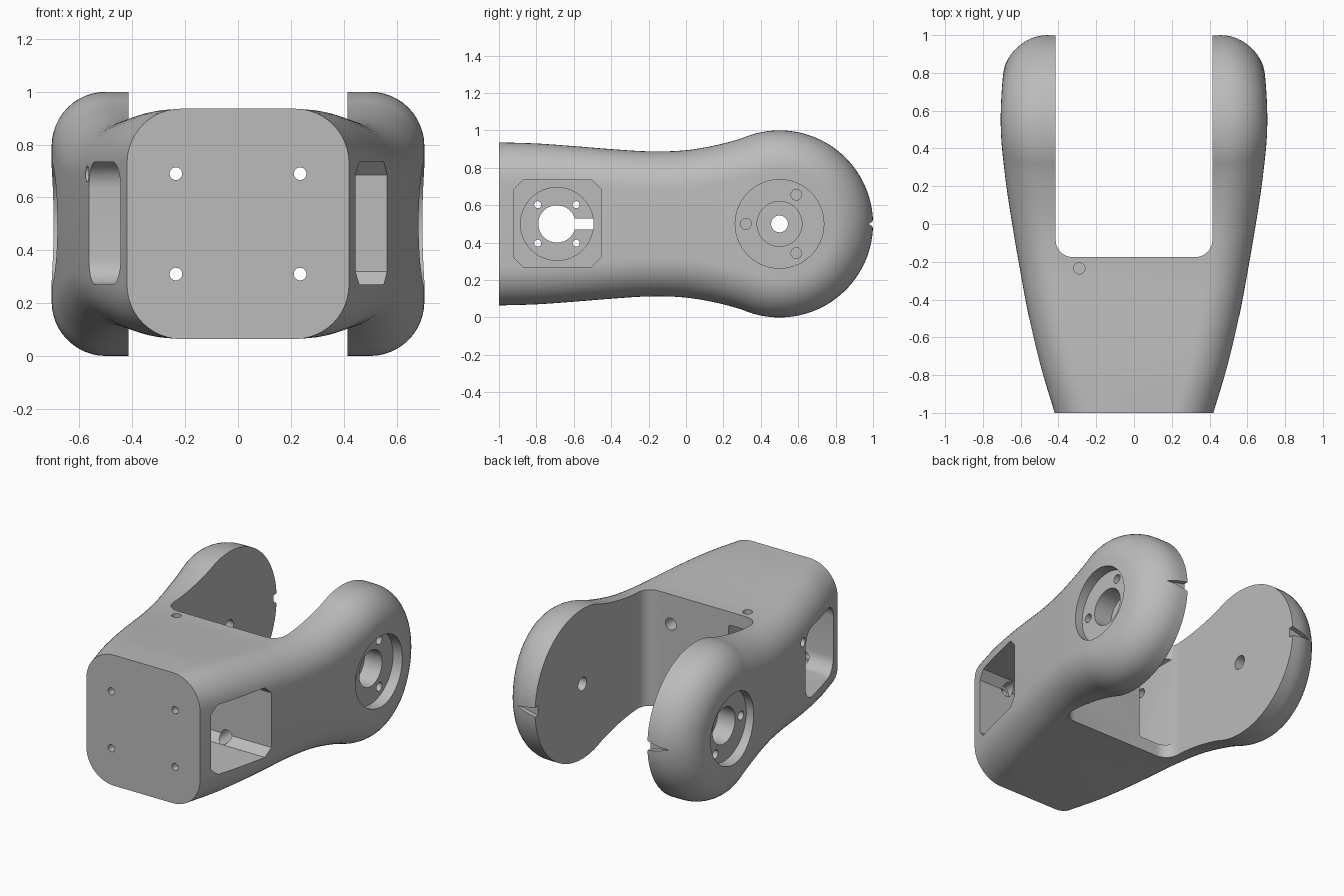
import bpy
import bmesh
from math import sin, cos, pi, sqrt
from mathutils import Vector

if "Cube" in bpy.data.objects:
    bpy.data.objects.remove(bpy.data.objects["Cube"], do_unlink=True)

grey = bpy.data.materials.new("plain_grey")
grey.use_nodes = True
grey.diffuse_color = (0.5, 0.5, 0.5, 1)
grey.node_tree.nodes["Principled BSDF"].inputs["Base Color"].default_value = (0.5, 0.5, 0.5, 1)

MID = 0.5        # height of the symmetry plane
FILLET = 0.205   # radius of the rounded outer edges


def make_object(name, bm):
    bmesh.ops.recalc_face_normals(bm, faces=bm.faces)
    mesh = bpy.data.meshes.new(name)
    bm.to_mesh(mesh)
    bm.free()
    mesh.materials.append(grey)
    obj = bpy.data.objects.new(name, mesh)
    bpy.context.collection.objects.link(obj)
    return obj


def spline(knots, start, step, t):
    """Smooth curve through evenly spaced knots."""
    u = (t - start) / step
    i = max(0, min(int(u), len(knots) - 2))
    f = u - i
    b, c = knots[i], knots[i + 1]
    a = knots[i - 1] if i > 0 else 2 * b - c
    d = knots[i + 2] if i + 2 < len(knots) else 2 * c - b
    return b + 0.5 * f * (c - a + f * (2 * a - 5 * b + 4 * c - d + f * (3 * (b - c) + d - a)))


def half_width(y):
    return spline([0.42, 0.495, 0.555, 0.602, 0.645, 0.682, 0.705, 0.697, 0.665], -1, 0.25, y)


def half_height(y):
    return spline([0.436, 0.43, 0.416, 0.4, 0.388, 0.394, 0.43, 0.49], -1, 0.2, y)


# Side outline: waisted neck running into a round lobe, mirrored top to bottom
upper = [Vector((y, half_height(y))) for y in (-1 + 1.3 * k / 40 for k in range(41))]
start = pi - 1.17
for k in range(36):
    a = start * (1 - (k + 0.5) / 36)
    upper.append(Vector((0.5 + 0.5 * cos(a), 0.5 * sin(a))))
outline = upper + [Vector((p.x, -p.y)) for p in reversed(upper)]
count = len(outline)

normals = []
for i in range(count):
    if i in (0, count - 1):
        normals.append(Vector((0, 1 if i == 0 else -1)))
    else:
        t = outline[i + 1] - outline[i - 1]
        normals.append(Vector((-t.y, t.x)).normalized())

# Body: outline swept across the width with rounded edges on both sides
bm = bmesh.new()
steps = 12
angles = [pi / 2 * k / steps for k in range(steps, -1, -1)]
rows = []
for side, sequence in ((1, angles), (-1, angles[::-1])):
    for a in sequence:
        row = []
        for p, n in zip(outline, normals):
            q = p - n * FILLET * (1 - cos(a))
            x = half_width(q.x) - FILLET * (1 - sin(a))
            row.append(bm.verts.new((side * x, q.x, MID + q.y)))
        rows.append(row)
for r, s in zip(rows, rows[1:]):
    for i in range(count - 1):
        bm.faces.new((r[i], r[i + 1], s[i + 1], s[i]))
for row in (rows[0], rows[-1]):
    for i in range(count // 2 - 1):
        bm.faces.new((row[i], row[i + 1], row[-2 - i], row[-1 - i]))
bm.faces.new([r[0] for r in rows] + [r[-1] for r in reversed(rows)])
for v in bm.verts:
    v.co.y = max(-1, min(1, v.co.y))
# Tidy the normals with a consistent outward winding
body = make_object("fork_bracket", bm)


def prism(name, points, axis, lo, hi):
    """Extrude a flat outline along one axis."""
    def place(p, d):
        return {"x": (d, p[0], p[1]), "y": (p[0], d, p[1]), "z": (p[0], p[1], d)}[axis]
    b = bmesh.new()
    low = [b.verts.new(place(p, lo)) for p in points]
    high = [b.verts.new(place(p, hi)) for p in points]
    b.faces.new(low)
    b.faces.new(high)
    for i in range(len(points)):
        j = (i + 1) % len(points)
        b.faces.new((low[i], low[j], high[j], high[i]))
    return make_object(name, b)


def circle(u, v, r, n=32):
    return [(u + r * cos(2 * pi * k / n), v + r * sin(2 * pi * k / n)) for k in range(n)]


def rounded(u0, u1, v0, v1, r, n=8):
    """Rectangle with rounded corners, or chamfered ones when n is 1."""
    pts = []
    corners = ((u1 - r, v1 - r), (u0 + r, v1 - r), (u0 + r, v0 + r), (u1 - r, v0 + r))
    for q, (u, v) in enumerate(corners):
        for k in range(n + 1):
            a = pi / 2 * (q + k / n)
            pts.append((u + r * cos(a), v + r * sin(a)))
    return pts


def cut(name, points, axis, lo, hi):
    cutter = prism(name, points, axis, lo, hi)
    cutter.hide_render = True
    mod = body.modifiers.new(name, "BOOLEAN")
    mod.operation = "DIFFERENCE"
    mod.solver = "EXACT"
    mod.object = cutter
    bpy.context.view_layer.objects.active = body
    bpy.ops.object.modifier_apply(modifier=mod.name)
    bpy.data.objects.remove(cutter, do_unlink=True)


# Gap between the two arms
cut("arm_gap", rounded(-0.415, 0.415, -0.175, 1.5, 0.09), "z", -0.5, 1.5)

# Motor pockets either side of a central plate
cut("chamfered_pocket", rounded(-0.92, -0.455, 0.27, 0.735, 0.05, 1), "x", 0.09, 1)
cut("rounded_pocket", rounded(-0.92, -0.455, 0.27, 0.735, 0.1), "x", -1, -0.04)
cut("plate_recess", circle(-0.69, MID, 0.195, 48), "x", 0.03, 0.3)
cut("plate_hole", circle(-0.69, MID, 0.1), "x", -0.2, 0.2)
cut("wire_slot", rounded(-0.65, -0.495, 0.47, 0.53, 0.004, 1), "x", -0.2, 0.2)
for dy in (-0.103, 0.103):
    for dz in (-0.103, 0.103):
        cut("plate_screw_hole", circle(-0.69 + dy, MID + dz, 0.019, 16), "x", -0.2, 0.2)

# Cable cavity from the rounded pocket to the gap, with its access holes
cut("cable_cavity", rounded(-0.41, -0.19, 0.2, 0.8, 0.02, 2), "y", -0.47, -0.1)
cut("top_hole", circle(-0.29, -0.235, 0.03), "z", 0.7, 1.2)
cut("side_hole", circle(-0.42, 0.69, 0.03), "x", -1, -0.35)

# Front mounting holes with wider tool access behind
for x in (-0.235, 0.235):
    for z in (0.31, 0.69):
        cut("mount_hole", circle(x, z, 0.024, 24), "y", -1.1, -0.9)
        cut("tool_hole", circle(x, z, 0.04, 24), "y", -0.95, -0.1)

# Pivot recess, screw holes and pointer notch on each arm
for s in (-1, 1):
    def span(a, b):
        return (min(s * a, s * b), max(s * a, s * b))
    cut("pivot_recess", circle(MID, MID, 0.237, 64), "x", *span(0.63, 1))
    cut("pivot_counterbore", circle(MID, MID, 0.12, 48), "x", *span(0.5, 1))
    cut("pivot_hole", circle(MID, MID, 0.045), "x", *span(0.3, 1))
    for k in range(3):
        a = pi / 3 + k * 2 * pi / 3
        cut("pivot_screw_hole", circle(MID + 0.18 * cos(a), MID + 0.18 * sin(a), 0.029, 24),
            "x", *span(0.5, 1))
    cut("pointer_notch", [(s * 0.4, 0.465), (s * 0.56, MID), (s * 0.4, 0.535)], "y", 0.968, 1.2)

bpy.ops.object.select_all(action="DESELECT")
body.select_set(True)
bpy.context.view_layer.objects.active = body
bpy.ops.object.shade_smooth_by_angle(angle=0.5)
